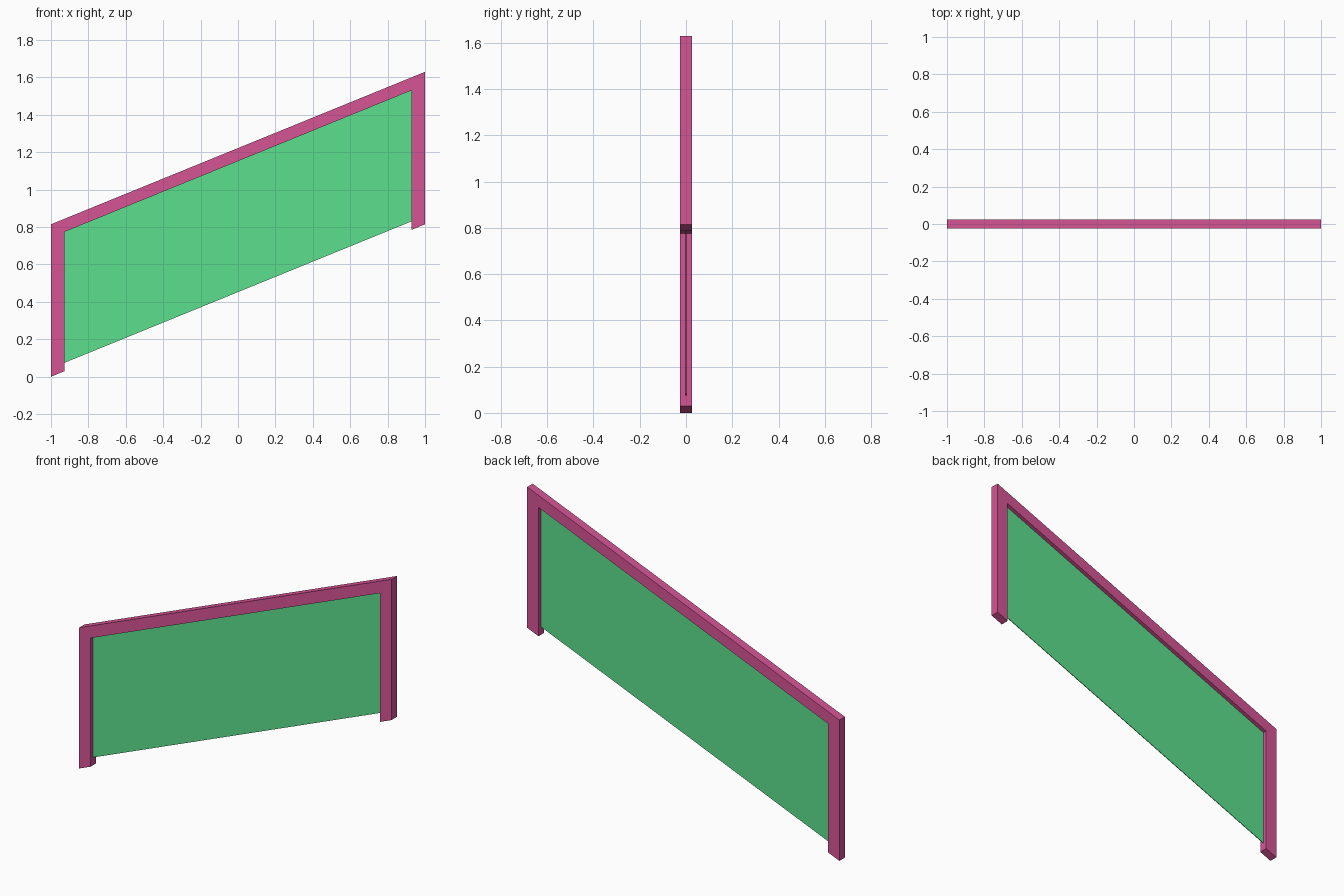
import bpy, bmesh

if "Cube" in bpy.data.objects:
    bpy.data.objects.remove(bpy.data.objects["Cube"])

RISE = 0.4075      # slope of the stair line
HALF_W = 1.0       # half length of the railing
HEIGHT = 0.815     # height above the stair line
POST = 0.073       # post width
RAIL = 0.07        # rail height
DEPTH = 0.05       # frame depth


def material(name, colour):
    mat = bpy.data.materials.new(name)
    mat.diffuse_color = (*colour, 1.0)
    mat.use_nodes = True
    mat.node_tree.nodes["Principled BSDF"].inputs["Base Color"].default_value = mat.diffuse_color
    return mat


def sloped_plate(name, profile, depth, mat):
    """Extrude an (x, height above slope) outline in y, sheared along the slope."""
    bm = bmesh.new()
    verts = [bm.verts.new((x, -depth / 2, h + RISE * (x + HALF_W)))
             for x, h in profile]
    face = bm.faces.new(verts)
    new = bmesh.ops.extrude_face_region(bm, geom=[face])
    moved = [g for g in new["geom"] if isinstance(g, bmesh.types.BMVert)]
    bmesh.ops.translate(bm, verts=moved, vec=(0, depth, 0))
    bmesh.ops.recalc_face_normals(bm, faces=bm.faces[:])
    mesh = bpy.data.meshes.new(name)
    bm.to_mesh(mesh)
    bm.free()
    mesh.materials.append(mat)
    obj = bpy.data.objects.new(name, mesh)
    bpy.context.collection.objects.link(obj)
    return obj


pink = material("frame pink", (0.67, 0.09, 0.30))
green = material("panel green", (0.107, 0.74, 0.27))

inner_x = HALF_W - POST
inner_h = HEIGHT - RAIL

# Frame: two upright posts joined by a sloped handrail, open at the bottom
outline = [(-HALF_W, 0), (-inner_x, 0), (-inner_x, inner_h), (inner_x, inner_h),
           (inner_x, 0), (HALF_W, 0), (HALF_W, HEIGHT), (-HALF_W, HEIGHT)]
sloped_plate("railing_frame", outline, DEPTH, pink)

# Infill panel: thin sheet held midway through the frame depth
sheet = [(-inner_x, 0.045), (inner_x, 0.045), (inner_x, inner_h), (-inner_x, inner_h)]
sloped_plate("infill_panel", sheet, 0.004, green)
